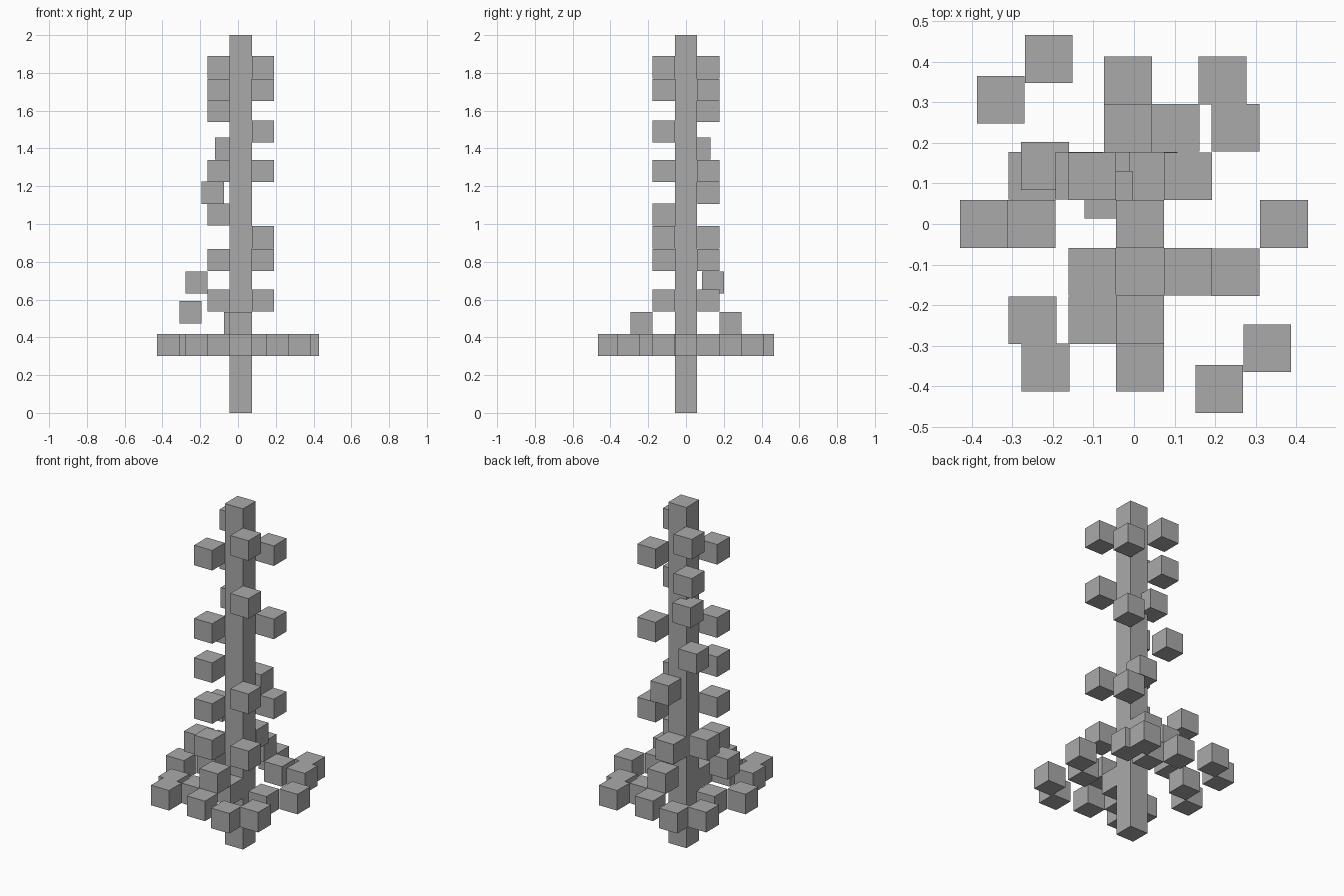
import bpy

cube = bpy.data.objects.get("Cube")
if cube:
    bpy.data.objects.remove(cube, do_unlink=True)

S = 2 / 17  # block edge
TX = 0.015  # trunk axis

grey = bpy.data.materials.new("plain grey")
grey.use_nodes = True
grey.diffuse_color = (0.4, 0.4, 0.4, 1)
bsdf = next(n for n in grey.node_tree.nodes if n.type == "BSDF_PRINCIPLED")
bsdf.inputs["Base Color"].default_value = (0.4, 0.4, 0.4, 1)


def block(name, x, y, z, height=S):
    bpy.ops.mesh.primitive_cube_add(size=1, location=(x, y, z))
    ob = bpy.context.object
    ob.name = name
    ob.scale = (S, S, height)
    ob.data.materials.append(grey)


# Trunk
block("trunk", TX, 0, 1, 2)

# Blocks touching the trunk edges, listed by corner
corners = {
    "front_right": (-1, -1, (1.71, 1.28, 1.05, 0.81, 0.595)),
    "front_left": (1, -1, (1.83, 1.49, 0.93, 0.595)),
    "back_left": (1, 1, (1.71, 1.28, 0.81)),
    "back_right": (-1, 1, (1.83, 1.6)),
}
for corner, (sx, sy, heights) in corners.items():
    for z in heights:
        block(corner + "_branch", TX + sx * S, sy * S, z)

# Shifted blocks on the back and right
for x, y, z in [(-0.063, 0.072, 1.4), (-0.134, 0.119, 1.165),
                (0.048, 0.119, 0.93), (-0.219, 0.143, 0.69),
                (TX, 0.119, 0.595), (-0.252, 0, 0.533)]:
    block("offset_branch", x, y, z)

# Lower tier, each block repeated half a turn around
for s in (1, -1):
    block("upper_skirt", s * TX, -s * 2 * S, 0.475)
    for x, y in [(0.21, -0.406), (0.328, -0.306), (0.25, -0.119),
                 (0.369, 0), (0.218, 0.353), (0.25, 0.237),
                 (TX, -0.353), (-0.102, -0.237)]:
        block("lower_skirt", s * x, s * y, 0.36)
block("inner_skirt", TX, -S, 0.36)
